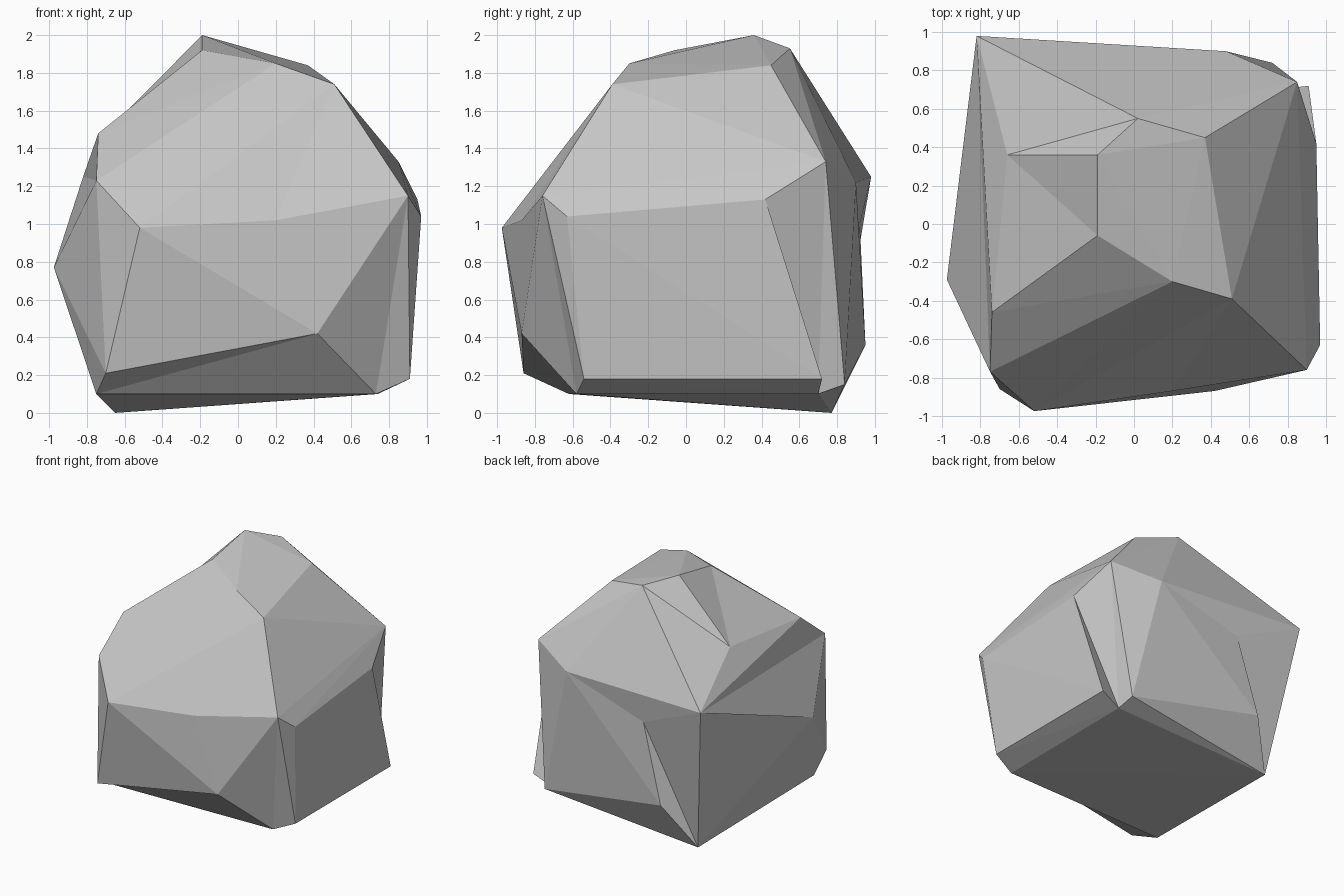
import bpy
import bmesh
from mathutils import Vector

if "Cube" in bpy.data.objects:
    bpy.data.objects.remove(bpy.data.objects["Cube"])

# Corner points of the boulder, grouped by region
P = {
    # crown
    "peak": (-.19, .36, 2.0), "crown_back": (.02, .55, 1.93), "crown_right": (.37, .45, 1.84),
    "crown_low": (.51, -.39, 1.74), "crown_front": (.20, -.30, 1.85), "crown_left": (-.19, -.06, 1.92),
    # shoulders
    "sh_left": (-.66, .36, 1.525), "sh_front_left": (-.74, -.46, 1.48), "sh_front": (-.75, -.77, 1.23),
    "sh_back_left": (-.82, .98, 1.25), "sh_back": (.48, .90, 1.22), "sh_back_right": (.85, .74, 1.33),
    "sh_right": (.95, .42, 1.13),
    # waist
    "waist_right": (.97, -.63, 1.04), "waist_corner": (.90, -.76, 1.15),
    "waist_tip": (-.52, -.975, .98), "waist_left": (-.975, -.29, .77),
    # foot
    "chin": (.42, -.87, .42), "foot_front": (-.70, -.86, .21), "foot_left": (-.75, -.62, .10),
    "foot_right": (.73, -.58, .10), "side_front": (.91, -.54, .18), "side_back": (.91, .72, .18),
    "foot_back": (.74, .70, .10), "base": (-.65, .77, 0), "heel": (-.43, .95, .36), "heel_right": (.72, .84, .15),
}

bm = bmesh.new()
V = {name: bm.verts.new(co) for name, co in P.items()}
bmesh.ops.convex_hull(bm, input=list(bm.verts))


def dent(name, corners, point):
    """Split the triangle between three corners at a new inner point."""
    ring = {V[c] for c in corners}
    for face in list(bm.faces):
        if set(face.verts) == ring:
            V[name] = bmesh.ops.poke(bm, faces=[face])["verts"][0]
            V[name].co = Vector(point)
            return


def crease(a, b):
    """Flip the edge between two corners so that it folds inward."""
    edge = bm.edges.get((V[a], V[b])) if a in V and b in V else None
    if edge:
        bmesh.utils.edge_rotate(edge, True)


# Crown: folds around the left shoulder
crease("sh_back_left", "peak")
crease("sh_front_left", "peak")

# Left side: shoulder fold and hollow
crease("sh_front_left", "waist_left")
crease("sh_back_left", "foot_left")
dent("left_hollow", ("sh_back_left", "waist_left", "base"), (-.86, .37, 1.09))

# Back: hollow above the heel
dent("back_hollow", ("sh_back_left", "sh_back", "heel"), (-.25, .92, 1.0))
crease("sh_back_left", "heel")

# Front: bend in the waist line, folds around the chin
dent("front_bend", ("waist_tip", "waist_corner", "chin"), (.20, -.87, 1.02))
crease("waist_tip", "waist_corner")
crease("chin", "side_front")
crease("foot_front", "foot_right")

# Right rear: notch running down to the foot
crease("heel_right", "side_back")
crease("sh_back_right", "side_back")

bmesh.ops.recalc_face_normals(bm, faces=bm.faces)
mesh = bpy.data.meshes.new("boulder")
bm.to_mesh(mesh)
bm.free()

# One plain stone colour, flat shaded
stone = bpy.data.materials.new("grey_stone")
stone.diffuse_color = (.57, .57, .57, 1)
stone.use_nodes = True
stone.node_tree.nodes["Principled BSDF"].inputs["Base Color"].default_value = stone.diffuse_color
mesh.materials.append(stone)
boulder = bpy.data.objects.new("boulder", mesh)
bpy.context.collection.objects.link(boulder)
